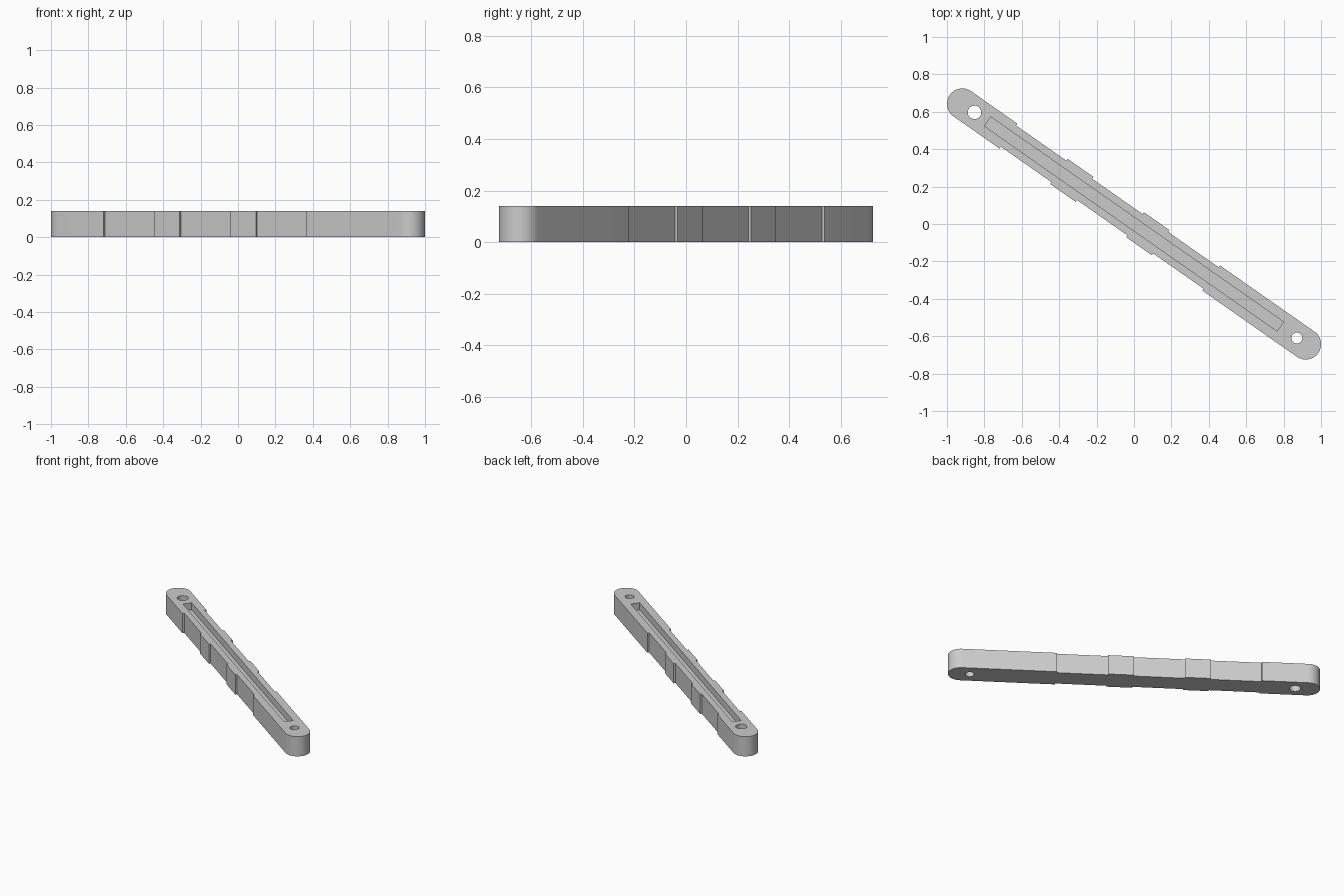
import bpy, bmesh
from math import pi, cos, sin, radians
from mathutils import Matrix

cube = bpy.data.objects.get("Cube")
if cube:
    bpy.data.objects.remove(cube, do_unlink=True)

HEIGHT, RADIUS, HALF = 0.14, 0.082, 1.1206
RECESS = 0.012
TURN = Matrix.Rotation(radians(-35), 4, 'Z')

grey = bpy.data.materials.new("light grey")
grey.use_nodes = True
colour = (0.6, 0.6, 0.6, 1)
grey.diffuse_color = colour
grey.node_tree.nodes["Principled BSDF"].inputs["Base Color"].default_value = colour


def prism(name, outline, z0, z1):
    """Extrude a counter-clockwise outline between two heights, turned to the bar's direction."""
    bm = bmesh.new()
    base = bm.faces.new([bm.verts.new((x, y, z0)) for x, y in outline])
    top = bmesh.ops.extrude_face_region(bm, geom=[base])["geom"]
    verts = [v for v in top if isinstance(v, bmesh.types.BMVert)]
    bmesh.ops.translate(bm, verts=verts, vec=(0, 0, z1 - z0))
    bmesh.ops.recalc_face_normals(bm, faces=bm.faces)
    bm.transform(TURN)
    mesh = bpy.data.meshes.new(name)
    bm.to_mesh(mesh)
    bm.free()
    mesh.materials.append(grey)
    obj = bpy.data.objects.new(name, mesh)
    bpy.context.collection.objects.link(obj)
    return obj


def arc(cx, r, start, sweep, steps):
    return [(cx + r * cos(start + sweep * i / steps), r * sin(start + sweep * i / steps))
            for i in range(steps + 1)]


# Stepped long edge: three shallow recesses, repeated on both sides
edge = []
for k in range(3):
    s = -0.82 + 0.497 * k
    e = s + 0.33
    edge += [(s, RADIUS), (s, RADIUS - RECESS), (e, RADIUS - RECESS), (e, RADIUS)]
lower = [(x, -y) for x, y in edge]

# Bar body with rounded ends
outline = (arc(HALF, RADIUS, -pi / 2, pi, 32) + edge[::-1]
           + arc(-HALF, RADIUS, pi / 2, pi, 32) + lower)
bar = prism("bar", outline, 0, HEIGHT)

# Blind slot in the top and a through hole at each end
cutters = [
    prism("slot_cutter", [(-0.955, -0.03), (0.955, -0.03), (0.955, 0.03), (-0.955, 0.03)],
          HEIGHT - 0.05, HEIGHT + 0.1),
    prism("large_hole_cutter", arc(-1.041, 0.036, 0, 2 * pi, 32)[:-1], -0.1, HEIGHT + 0.1),
    prism("small_hole_cutter", arc(1.063, 0.029, 0, 2 * pi, 32)[:-1], -0.1, HEIGHT + 0.1),
]
bpy.context.view_layer.objects.active = bar
for cutter in cutters:
    cutter.hide_render = True
    mod = bar.modifiers.new(cutter.name, 'BOOLEAN')
    mod.operation, mod.solver, mod.object = 'DIFFERENCE', 'EXACT', cutter
    bpy.ops.object.modifier_apply(modifier=mod.name)
    bpy.data.objects.remove(cutter, do_unlink=True)

# Smooth the round ends and holes, keep the steps crisp
bpy.ops.object.select_all(action='DESELECT')
bar.select_set(True)
bpy.ops.object.shade_smooth_by_angle(angle=radians(30))
